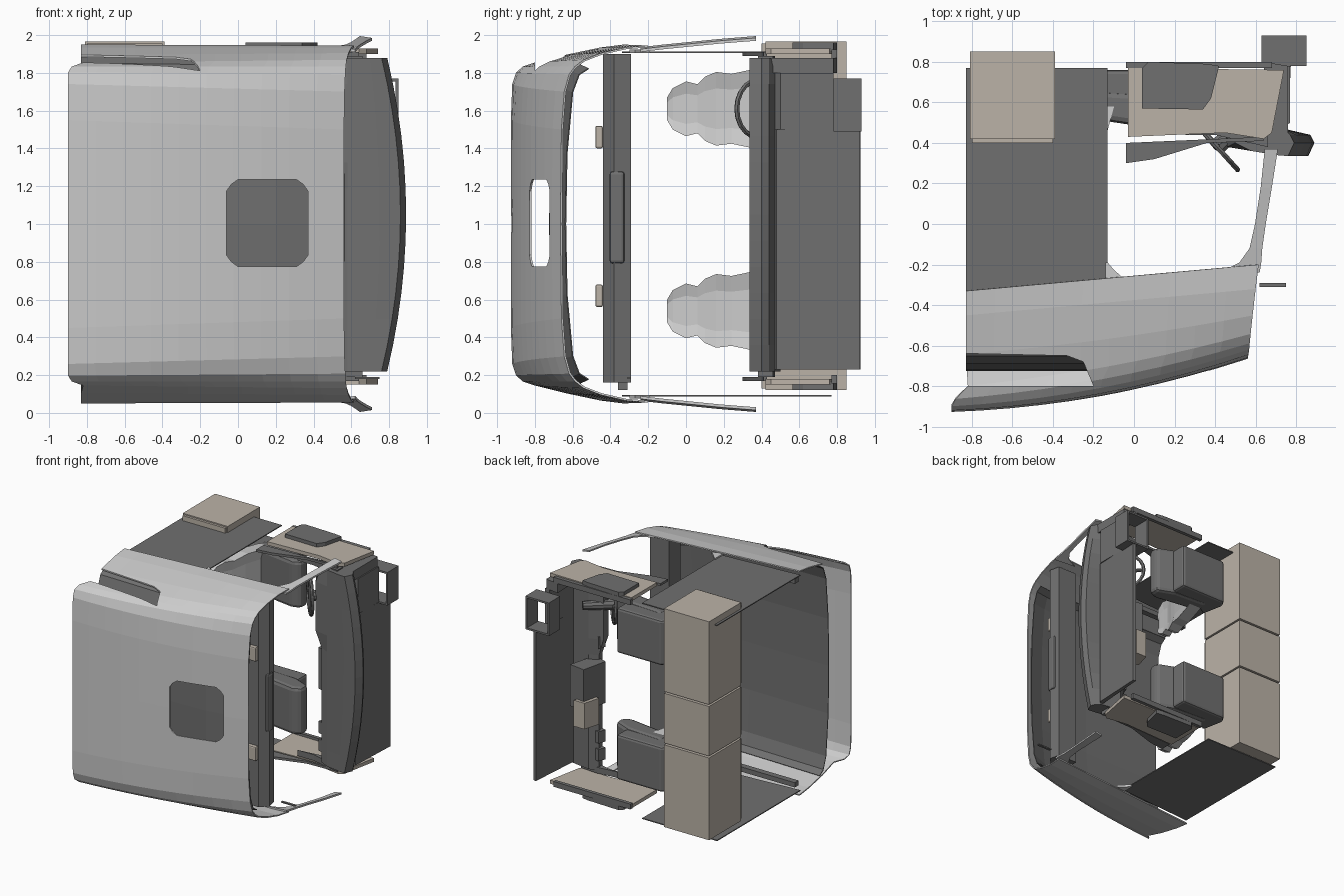
import bpy, bmesh, math
from mathutils import Vector, Matrix

if "Cube" in bpy.data.objects:
    bpy.data.objects.remove(bpy.data.objects["Cube"])

def material(name, c):
    m = bpy.data.materials.new(name)
    m.diffuse_color = (*c, 1)
    m.use_nodes = True
    m.node_tree.nodes["Principled BSDF"].inputs["Base Color"].default_value = m.diffuse_color
    return m

DARK = material("dark_trim", (0.16, 0.16, 0.16))
BEIGE = material("beige_trim", (0.50, 0.45, 0.39))

def finish(bm, name, mat=None):
    bmesh.ops.recalc_face_normals(bm, faces=bm.faces)
    me = bpy.data.meshes.new(name)
    bm.to_mesh(me)
    bm.free()
    ob = bpy.data.objects.new(name, me)
    bpy.context.collection.objects.link(ob)
    if mat:
        me.materials.append(mat)
    return ob

def loft(name, rings, mat=None, closed=True):
    bm = bmesh.new()
    vs = [[bm.verts.new(p) for p in r] for r in rings]
    n = len(rings[0])
    for a, b in zip(vs, vs[1:]):
        for i in range(n if closed else n - 1):
            j = (i + 1) % n
            bm.faces.new((a[i], a[j], b[j], b[i]))
    if closed:
        bm.faces.new(vs[0])
        bm.faces.new(vs[-1])
    return finish(bm, name, mat)

def prism(name, pts, z0, z1, mat=None, bevel=0):
    ob = loft(name, [[(x, y, z) for x, y in pts] for z in (z0, z1)], mat)
    if bevel:
        b = ob.modifiers.new("bevel", 'BEVEL')
        b.width, b.segments = bevel, 2
    return ob

def box(name, x0, x1, y0, y1, z0, z1, mat=None, bevel=0):
    return prism(name, [(x0, y0), (x1, y0), (x1, y1), (x0, y1)], z0, z1, mat, bevel)

def solidify(ob, t):
    s = ob.modifiers.new("thickness", 'SOLIDIFY')
    s.thickness, s.offset = t, 0

def cut(ob, cutter):
    cutter.hide_render = True
    cutter.hide_set(True)
    m = ob.modifiers.new("cut", 'BOOLEAN')
    m.operation, m.object, m.solver = 'DIFFERENCE', cutter, 'EXACT'

# roof shell: half sections (z offset, y) at rear and front, with x ends and bulge
rear = [(0, -.92), (.55, -.922), (.74, -.915), (.80, -.895), (.83, -.86), (.85, -.80), (.89, -.64), (.93, -.45), (.945, -.33)]
front = [(0, -.66), (.5, -.655), (.7, -.64), (.79, -.615), (.83, -.585), (.865, -.54), (.9, -.45), (.93, -.32), (.94, -.2)]
xr = [-.9, -.9, -.9, -.9, -.88, -.82, -.83, -.83, -.83]
xf = [.56, .56, .563, .567, .57, .575, .585, .60, .615]
bulge = [.055, .055, .055, .05, .04, .03, .02, 0, 0]
order = [(i, -1) for i in range(8, 0, -1)] + [(0, 1)] + [(i, 1) for i in range(1, 9)]
rings = []
for k in range(11):
    u = k / 10
    r = []
    for i, s in order:
        w = rear[i][0] + (front[i][0] - rear[i][0]) * u
        y = rear[i][1] + (front[i][1] - rear[i][1]) * u - bulge[i] * 4 * u * (1 - u)
        r.append((xr[i] + (xf[i] - xr[i]) * u, y, 1 + s * w))
    rings.append(r)
roof = loft("roof_shell", rings, None, False)
solidify(roof, .01)

# roof hatch opening and rear side slot
a, b = .025, .06
x0, x1, z0, z1 = -.06, .37, .775, 1.235
hatch = [(x0, z0 + b), (x0 + a, z0 + a), (x0 + b, z0), (x1 - b, z0), (x1 - a, z0 + a), (x1, z0 + b),
         (x1, z1 - b), (x1 - a, z1 - a), (x1 - b, z1), (x0 + b, z1), (x0 + a, z1 - a), (x0, z1 - b)]
cut(roof, loft("hatch_cutter", [[(x, y, z) for x, z in hatch] for y in (-1.1, -.6)]))
cut(roof, prism("slot_cutter", [(-1, -.635), (-.33, -.65), (-.25, -.68), (-.2, -.8), (-.79, -.8), (-1, -.8)], 1.6, 2.1))

# inner roof under the spoiler
half = [(.885, -.60), (.85, -.65), (.75, -.685), (.4, -.715), (0, -.722)]
sec = [(1 - z, y) for z, y in half] + [(1 + z, y) for z, y in half[-2::-1]]
liner = loft("inner_roof", [[(x, y + d, 1 + (z - 1) * k) for z, y in sec]
             for x, d, k in ((-.83, 0, 1), (-.1, 0, .99), (.2, .01, .97), (.4, .045, .95), (.54, .085, .93))], DARK, False)
solidify(liner, .006)

# side walls, pillars and door trims (the interior is centred slightly higher than the shell)
for s, side in ((-1, "right"), (1, "left")):
    def Z(o):
        return 1 + s * o
    def D(o):
        return 1.04 + s * o
    prism(side + "_side_wall", [(-.83, -.34), (-.13, -.29), (-.13, .77), (-.83, .77)], Z(.905), Z(.913), DARK)
    prism(side + "_wall_corner", [(-.14, -.3), (-.05, -.27), (-.1, -.225), (-.13, -.19), (-.14, -.19)], Z(.905), Z(.925))
    path = [(.42, .62, -.24, .936), (.52, .628, -.19, .942), (.57, .633, -.12, .95), (.597, .65, 0, .962), (.625, .68, .18, .98), (.645, .71, .37, .995)]
    loft(side + "_pillar", [[(a, y, Z(z)), (b, y, Z(z - .01)), (b, y, Z(z - .025)), (a, y, Z(z - .012))] for a, b, y, z in path])
    prism(side + "_door_panel", [(-.03, .43), (.2, .44), (.45, .45), (.64, .42), (.68, .45), (.74, .76), (-.03, .77)], D(.86), D(.89), BEIGE)
    prism(side + "_door_pocket", [(.04, .57), (.34, .565), (.38, .62), (.42, .78), (.36, .79), (.07, .80), (.04, .77)], D(.87), D(.92), DARK)
    box(side + "_door_lower_trim", -.04, .68, .77, .80, D(.84), D(.885), DARK)
    prism(side + "_door_sill", [(-.04, .30), (.1, .32), (.36, .40), (.64, .41), (.64, .43), (-.04, .40)], D(.85), D(.87), DARK)
    prism(side + "_dash_end", [(.25, .44), (.4, .44), (.66, .38), (.66, .46), (.5, .47)], D(.80), D(.85), DARK)
    box(side + "_side_rail", -.8, -.25, -.36, -.31, Z(.84), Z(.88), DARK)

# overhead shelf with centre cubby and sun visors
prism("overhead_shelf", [(.36, -.44), (.5, -.44), (.56, -.38), (.54, -.29), (.36, -.29)], .16, 1.9, DARK)
box("shelf_cubby", .53, .565, -.405, -.325, .79, 1.28, DARK, .02)
for z in (.62, 1.46):
    box("visor_clip", .4, .5, -.48, -.44, z - .06, z + .06, BEIGE, .01)
box("cowl_blade", .62, .75, -.31, -.29, .18, .19, DARK)

# rear storage lockers
for z0, z1 in ((.12, .815), (.83, 1.25), (1.265, 1.965)):
    box("storage_locker", -.81, -.39, .42, .85, z0, z1, BEIGE)
    box("locker_lid", -.80, -.40, .40, .42, z0 + .01, z1 - .01, BEIGE)

# seats: lofted backrest with headrest, sloped cushion, base
prof = [(-.1, -.36, .035, .06), (-.07, -.355, .05, .11), (0, -.345, .055, .145), (.06, -.33, .05, .13),
        (.10, -.315, .055, .17), (.16, -.295, .07, .195), (.24, -.27, .08, .185), (.36, -.23, .08, .21), (.58, -.17, .08, .20)]
for zc in (.54, 1.61):
    rings = []
    for y, x, t, w in prof:
        o = [(-t, -.6 * w), (-.5 * t, -w), (.9 * t, -w), (.6 * t, -.55 * w), (.6 * t, .55 * w), (.9 * t, w), (-.5 * t, w), (-t, .6 * w)]
        rings.append([(x + a, y, zc + b) for a, b in o])
    loft("seat_backrest", rings)
    prism("seat_cushion", [(-.22, .52), (.18, .46), (.25, .49), (.25, .58), (.1, .64), (-.22, .66)], zc - .2, zc + .2, DARK, .03)
    prism("seat_base", [(-.3, .5), (-.1, .62), (.12, .62), (.12, .76), (-.3, .76), (-.34, .7)], zc - .19, zc + .19, DARK, .02)

# dashboard: sections along z, bowed forward in the middle
rings = []
for k in range(13):
    z = .22 + 1.66 * k / 12
    b = 1 - ((z - 1.05) / .83) ** 2
    f = .79 + .10 * b
    hood = .04 if 7 < k < 12 else 0
    rings.append([(.5 - hood, .40 - hood / 2, z), (.58, .36, z), (.70 + .05 * b, .34, z), (f - .03, .335, z),
                  (f, .40, z), (f - .02, .44, z), (.74, .47, z), (.56, .50, z), (.49 - hood, .46, z)])
loft("dashboard", rings, DARK)
prism("centre_console", [(.43, .46), (.56, .42), (.62, .66), (.48, .68)], .8, 1.15, DARK)
prism("console_tray", [(.42, .56), (.5, .54), (.56, .70), (.46, .70)], .66, .88, BEIGE)
for z in (.35, .5, 1.3, 1.75):
    prism("dash_vent", [(.46, .42), (.52, .40), (.54, .47), (.48, .48)], z - .05, z + .05, DARK)

# firewall and hollow pedal bracket
prism("firewall", [(.72, .46), (.76, .48), (.78, .92), (.755, .925)], .23, 1.5, DARK)
prism("firewall_upper", [(.66, .38), (.76, .40), (.76, .78), (.64, .80)], 1.80, 1.88, DARK)
prism("firewall_side", [(.72, .46), (.77, .5), (.77, .78), (.73, .78)], 1.5, 1.80, DARK)
for n, b in (("front", (.835, .85, 1.49, 1.77)), ("rear", (.63, .645, 1.49, 1.77)),
             ("lower", (.645, .835, 1.49, 1.505)), ("upper", (.645, .835, 1.755, 1.77))):
    box("pedal_bracket_" + n, b[0], b[1], .78, .93, b[2], b[3], DARK)

# steering wheel and column
def placed(name, a, b, r1, r2):
    bm = bmesh.new()
    d = Vector(b) - Vector(a)
    rot = d.to_track_quat('Z', 'Y').to_matrix().to_4x4()
    bmesh.ops.create_cone(bm, cap_ends=True, segments=10, radius1=r1, radius2=r2, depth=d.length,
                          matrix=Matrix.Translation((Vector(a) + Vector(b)) / 2) @ rot)
    return finish(bm, name, DARK)

hub = Vector((.41, .38, 1.61))
axis = Vector((.74, .67, 0)).normalized()
down = Vector((-.67, .74, 0)).normalized()
bpy.ops.mesh.primitive_torus_add(major_radius=.15, minor_radius=.014, major_segments=20, minor_segments=6,
                                 location=hub, rotation=axis.to_track_quat('Z', 'Y').to_euler())
wheel = bpy.context.object
wheel.name = "steering_wheel"
wheel.data.materials.append(DARK)
placed("steering_column", hub, hub + axis * .24, .045, .035)
for d in (Vector((0, 0, 1)), Vector((0, 0, -1)), down):
    placed("wheel_spoke", hub, hub + d * .145, .018, .012)
placed("control_stalk", hub + axis * .05, hub + axis * .05 + Vector((0, 0, .17)), .01, .008)
